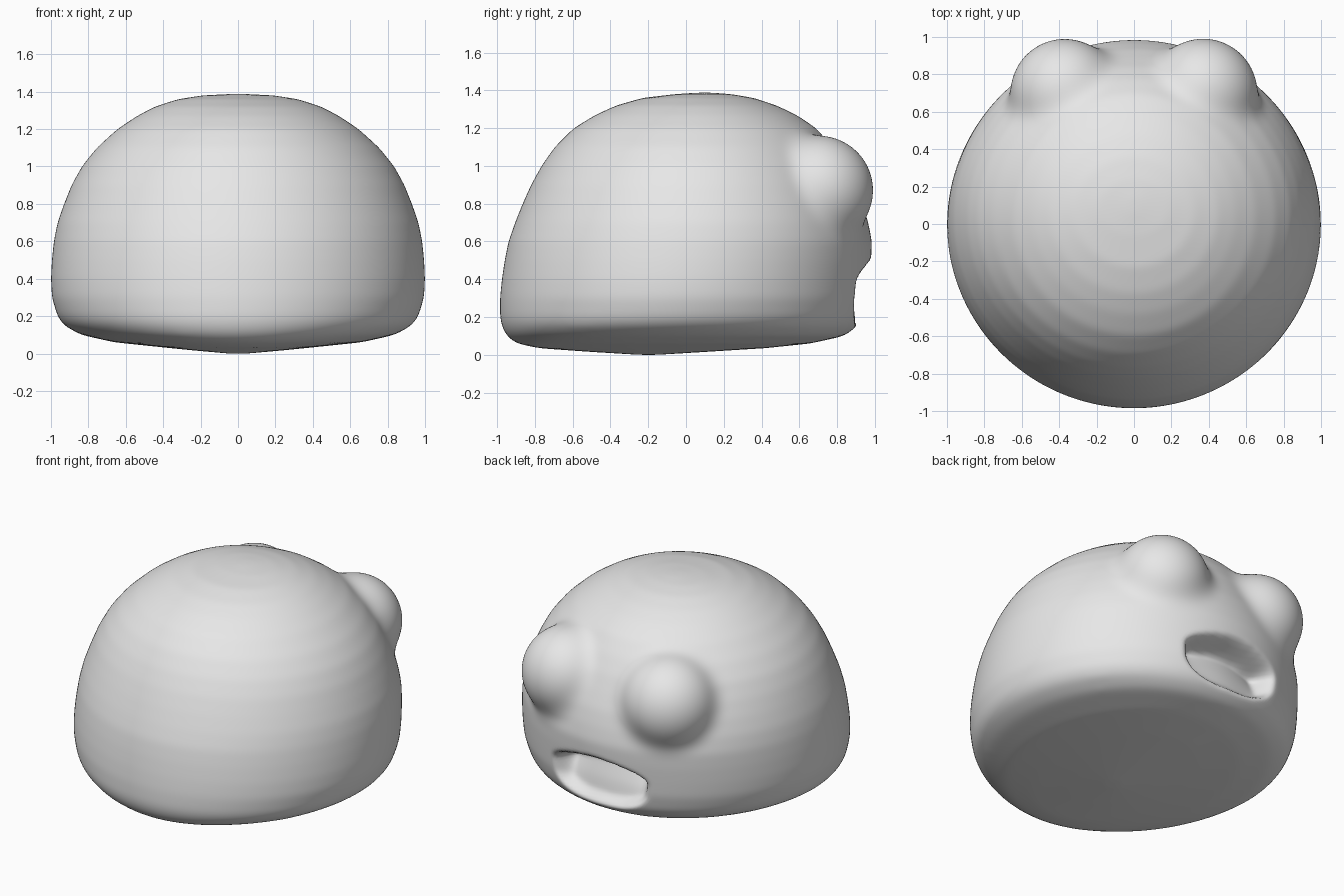
import bpy, bmesh, math
from mathutils import Vector

if "Cube" in bpy.data.objects:
    bpy.data.objects.remove(bpy.data.objects["Cube"])

# Body sections: height, half width, back y, front y
SECTIONS = [
    (0.00, 0.05, -0.25, -0.15), (0.015, 0.22, -0.50, 0.10), (0.035, 0.42, -0.78, 0.42),
    (0.06, 0.66, -0.90, 0.66), (0.10, 0.84, -0.95, 0.84), (0.15, 0.93, -0.975, 0.905),
    (0.20, 0.965, -0.985, 0.935), (0.30, 0.995, -0.985, 0.96), (0.40, 1.0, -0.975, 0.97),
    (0.50, 0.995, -0.96, 0.98), (0.60, 0.985, -0.94, 0.985), (0.70, 0.965, -0.905, 0.965),
    (0.80, 0.93, -0.865, 0.935), (0.90, 0.89, -0.82, 0.89), (1.00, 0.835, -0.765, 0.84),
    (1.10, 0.755, -0.695, 0.775), (1.20, 0.645, -0.595, 0.69), (1.27, 0.54, -0.48, 0.585),
    (1.32, 0.445, -0.37, 0.48), (1.36, 0.32, -0.23, 0.36), (1.38, 0.19, -0.06, 0.24),
    (1.388, 0.03, 0.06, 0.14)]
EYE = Vector((0.37, 0.70, 0.87))
EYE_R = 0.292
BLEND = 0.07
CENTRE = Vector((0, 0, 0.5))


def section(z):
    for a, b in zip(SECTIONS, SECTIONS[1:]):
        if z <= b[0]:
            t = (z - a[0]) / (b[0] - a[0])
            return [p + (q - p) * t for p, q in zip(a[1:], b[1:])]


def field(p):
    """Negative inside the body blended with the two eye bulges."""
    if p.z <= 0 or p.z >= 1.388:
        return 1.0
    w, back, front = section(p.z)
    e = math.hypot(p.x / w, (p.y - (back + front) / 2) / ((front - back) / 2))
    body = (e - 1) * w
    if p.y < 0.3:
        return body
    eye = math.dist((abs(p.x), p.y, p.z), EYE) - EYE_R
    h = max(BLEND - abs(body - eye), 0) / BLEND
    return min(body, eye) - h * h * BLEND / 4


def surface(d):
    lo, hi = 0.2, 1.5
    for _ in range(15):
        mid = (lo + hi) / 2
        if field(CENTRE + d * mid) < 0:
            lo = mid
        else:
            hi = mid
    return CENTRE + d * lo


def mouth_depth(p):
    """Arched opening: steep under the upper lip, sloping floor to the lower lip."""
    u = abs(p.x) / 0.36
    if p.y < 0.5 or u >= 1:
        return 0.0
    top, bottom = 0.49 - 0.10 * u * u, 0.16 + 0.14 * u ** 3
    v = (p.z - bottom) / (top - bottom)
    if v <= 0 or v >= 1:
        return 0.0
    side = min(1, (1 - u) / 0.3)
    side = side * side * (3 - 2 * side)
    floor = min(1, v / 0.15) * 0.3 + v * 0.7
    return 0.21 * side * floor * min(1, (1 - v) / 0.2)


# Body with eye bulges
bm = bmesh.new()
bmesh.ops.create_icosphere(bm, subdivisions=7, radius=1)
for v in bm.verts:
    v.co = surface(v.co.normalized())
for _ in range(4):
    bmesh.ops.smooth_vert(bm, verts=bm.verts, factor=0.5,
                          use_axis_x=True, use_axis_y=True, use_axis_z=True)

# Mouth
for v in bm.verts:
    v.co.y -= mouth_depth(v.co)
for _ in range(2):
    bmesh.ops.smooth_vert(bm, verts=bm.verts, factor=0.5,
                          use_axis_x=True, use_axis_y=True, use_axis_z=True)

# Rest on the ground
low = min(v.co.z for v in bm.verts)
for v in bm.verts:
    v.co.z -= low
for f in bm.faces:
    f.smooth = True

mesh = bpy.data.meshes.new("body")
bm.to_mesh(mesh)
bm.free()
body = bpy.data.objects.new("body", mesh)
bpy.context.collection.objects.link(body)

grey = bpy.data.materials.new("light grey")
grey.diffuse_color = (0.8, 0.8, 0.8, 1)
grey.use_nodes = True
grey.node_tree.nodes["Principled BSDF"].inputs["Base Color"].default_value = grey.diffuse_color
mesh.materials.append(grey)
